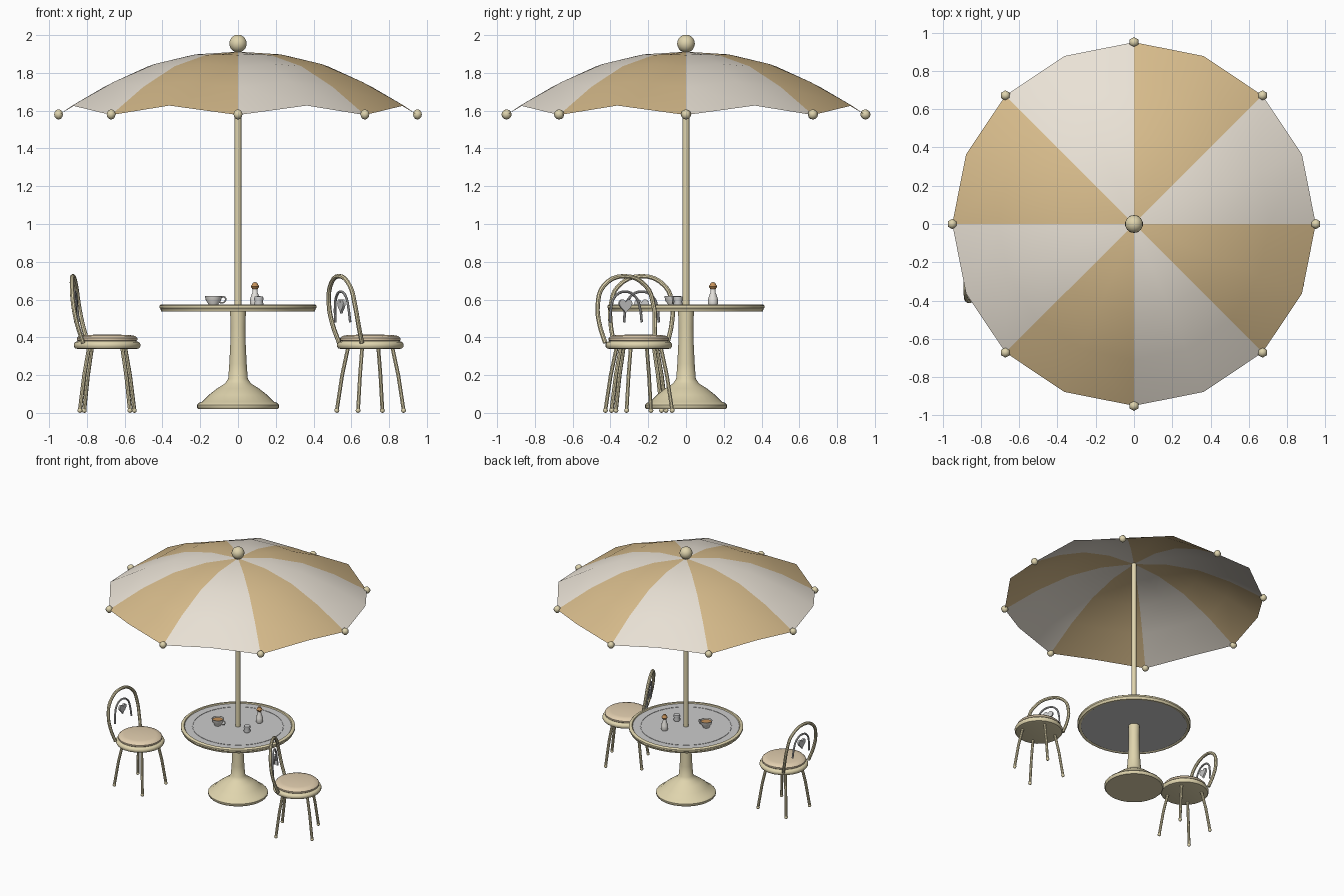
import bpy, bmesh
from math import sin, cos, pi, radians
from mathutils import Matrix, Vector

if "Cube" in bpy.data.objects:
    bpy.data.objects.remove(bpy.data.objects["Cube"])


def material(name, rgb):
    m = bpy.data.materials.new(name)
    m.diffuse_color = (*rgb, 1)
    m.use_nodes = True
    m.node_tree.nodes["Principled BSDF"].inputs["Base Color"].default_value = m.diffuse_color
    return m


BRASS = material("pale_gold", (0.74, 0.66, 0.42))
TAN = material("tan_cloth", (0.68, 0.50, 0.26))
CREAM = material("cream_cloth", (0.82, 0.76, 0.67))
PAD = material("seat_cloth", (0.76, 0.62, 0.43))
BROWN = material("brown", (0.55, 0.28, 0.10))
CHINA = material("china", (0.80, 0.78, 0.74))
PLATE = material("table_grey", (0.76, 0.74, 0.73))


def finish(obj, mat, matrix=Matrix(), angle=40):
    if mat:
        obj.data.materials.append(mat)
    obj.matrix_world = matrix
    bpy.ops.object.select_all(action='DESELECT')
    obj.select_set(True)
    bpy.context.view_layer.objects.active = obj
    if obj.type == 'CURVE':
        bpy.ops.object.convert(target='MESH')
        obj = bpy.context.object
    bpy.ops.object.shade_smooth_by_angle(angle=radians(angle))
    return obj


def mesh_object(name, bm):
    bmesh.ops.recalc_face_normals(bm, faces=bm.faces)
    me = bpy.data.meshes.new(name)
    bm.to_mesh(me)
    bm.free()
    obj = bpy.data.objects.new(name, me)
    bpy.context.collection.objects.link(obj)
    return obj


def lathe(name, profile, mat=None, segs=32, matrix=Matrix()):
    """Revolve (radius, z) points about z; a zero radius closes the end."""
    bm = bmesh.new()
    vs = [bm.verts.new((r, 0, z)) for r, z in profile]
    es = [bm.edges.new(p) for p in zip(vs, vs[1:])]
    bmesh.ops.spin(bm, geom=vs + es, axis=(0, 0, 1), cent=(0, 0, 0),
                   angle=2 * pi, steps=segs, use_duplicate=False)
    bmesh.ops.remove_doubles(bm, verts=bm.verts, dist=1e-5)
    return finish(mesh_object(name, bm), mat, matrix)


def tube(name, points, radius, mat=None, matrix=Matrix(), smooth=False):
    cu = bpy.data.curves.new(name, 'CURVE')
    cu.dimensions = '3D'
    cu.bevel_depth, cu.bevel_resolution, cu.use_fill_caps = radius, 2, True
    cu.resolution_u = 4
    if smooth:
        sp = cu.splines.new('BEZIER')
        sp.bezier_points.add(len(points) - 1)
        for b, p in zip(sp.bezier_points, points):
            b.co = p
            b.handle_left_type = b.handle_right_type = 'AUTO'
    else:
        sp = cu.splines.new('POLY')
        sp.points.add(len(points) - 1)
        for b, p in zip(sp.points, points):
            b.co = (*p, 1)
    obj = bpy.data.objects.new(name, cu)
    bpy.context.collection.objects.link(obj)
    return finish(obj, mat, matrix)


def ball(name, loc, radius, mat, segs, rings):
    bm = bmesh.new()
    bmesh.ops.create_uvsphere(bm, u_segments=segs, v_segments=rings, radius=radius)
    return finish(mesh_object(name, bm), mat, Matrix.Translation(loc), 70)


# Umbrella canopy: eight panels, each with a raised middle line
def canopy_point(r, z, i):
    a = i * pi / 8
    lift = 0.05 * (r / 0.95) ** 2 if i % 2 else 0
    return (r * cos(a), r * sin(a), z + lift)


rings = [(0.24, 1.895), (0.475, 1.835), (0.71, 1.725), (0.95, 1.577)]
bm = bmesh.new()
apex = bm.verts.new((0, 0, 1.912))
grid = [[bm.verts.new(canopy_point(r, z, i)) for i in range(16)] for r, z in rings]
for i in range(16):
    j = (i + 1) % 16
    faces = [bm.faces.new((apex, grid[0][i], grid[0][j]))]
    faces += [bm.faces.new((a[i], b[i], b[j], a[j])) for a, b in zip(grid, grid[1:])]
    for f in faces:
        f.material_index = (i // 2) % 2
canopy = mesh_object("canopy", bm)
canopy.data.materials.append(CREAM)
finish(canopy, TAN)

# Rib tip balls, finial and pole
for i in range(8):
    a = i * pi / 4
    ball("rib_tip", (0.95 * cos(a), 0.95 * sin(a), 1.58), 0.027, BRASS, 6, 6)
ball("finial", (0, 0, 1.955), 0.047, BRASS, 14, 10)
lathe("pole", [(0, 0.53), (0.018, 0.53), (0.018, 1.915), (0, 1.915)], BRASS, 12)

# Table: top, rim, inlay ring, pedestal
lathe("table_top", [(0, 0.542), (0.40, 0.542), (0.40, 0.567), (0, 0.567)], PLATE, 40)
lathe("table_rim", [(0.393, 0.538), (0.407, 0.538), (0.410, 0.550), (0.416, 0.556),
                    (0.416, 0.568), (0.408, 0.574), (0.393, 0.574), (0.388, 0.567),
                    (0.388, 0.542), (0.393, 0.538)], BRASS, 40)
lathe("inlay_ring", [(0.327, 0.566), (0.328, 0.569), (0.332, 0.569), (0.333, 0.566)], None, 40)
lathe("pedestal", [(0, 0.02), (0.21, 0.02), (0.218, 0.03), (0.218, 0.042), (0.208, 0.053),
                   (0.192, 0.058), (0.155, 0.095), (0.11, 0.13), (0.07, 0.155), (0.052, 0.18),
                   (0.046, 0.26), (0.041, 0.36), (0.039, 0.45), (0.042, 0.542), (0, 0.542)],
      BRASS, 32)

# Cup with drink and handle
cup = Matrix.Translation((-0.13, -0.07, 0.567))
lathe("cup", [(0, 0), (0.024, 0), (0.026, 0.008), (0.040, 0.028), (0.045, 0.053),
              (0.041, 0.053), (0.036, 0.03), (0.022, 0.012), (0, 0.012)], CHINA, 20, cup)
lathe("drink", [(0.0395, 0.043), (0, 0.043)], BROWN, 20, cup)
tube("cup_handle", [(0.04, 0, 0.046), (0.06, 0, 0.045), (0.064, 0, 0.03), (0.05, 0, 0.016),
                    (0.033, 0, 0.018)], 0.004, CHINA, cup, True)

# Bottle with stopper
bottle = Matrix.Translation((0.09, 0.143, 0.567))
lathe("bottle", [(0, 0), (0.022, 0), (0.027, 0.015), (0.025, 0.04), (0.014, 0.07),
                 (0.012, 0.092), (0, 0.092)], CHINA, 16, bottle)
lathe("stopper", [(0, 0.09), (0.015, 0.09), (0.023, 0.102), (0.016, 0.112), (0.011, 0.122),
                  (0, 0.126)], BROWN, 12, bottle)

# Small ribbed jar
lathe("small_jar", [(0, 0), (0.022, 0), (0.025, 0.01), (0.021, 0.022), (0.025, 0.035),
                    (0.023, 0.048), (0, 0.052)], None, 16,
      Matrix.Translation((0.11, -0.042, 0.567)))


def chair(x, y, turn):
    m = Matrix.Translation((x, y, 0)) @ Matrix.Rotation(radians(turn), 4, 'Z')
    # Seat ring and cushion
    lathe("seat_ring", [(0, 0.342), (0.155, 0.338), (0.170, 0.342), (0.177, 0.352),
                        (0.177, 0.364), (0.170, 0.375), (0.155, 0.380), (0, 0.380)], BRASS, 24, m)
    lathe("seat_cushion", [(0, 0.376), (0.150, 0.376), (0.160, 0.384), (0.161, 0.396),
                           (0.150, 0.407), (0.115, 0.413), (0, 0.415)], PAD, 24, m)
    # Splayed legs with ball feet
    for k in range(4):
        a = pi / 4 + k * pi / 2
        d = Vector((cos(a), sin(a), 0))
        up = Vector((0, 0, 1))
        tube("leg", [d * 0.125 + up * 0.345, d * 0.158 + up * 0.2, d * 0.188 + up * 0.015],
             0.0105, BRASS, m)
        ball("foot", m @ (d * 0.188 + up * 0.013), 0.013, BRASS, 8, 6)
    # Outer back hoop, half of it mirrored
    half = [(-0.115, 0.142, 0.37), (-0.145, 0.162, 0.47), (-0.165, 0.163, 0.57),
            (-0.176, 0.125, 0.67)]
    mirrored = [(px, -py, pz) for px, py, pz in reversed(half)]
    tube("back_hoop", half + [(-0.182, 0, 0.724)] + mirrored, 0.012, BRASS, m, True)
    # Inner hoop with heart
    half = [(-0.160, 0.092, 0.48), (-0.166, 0.085, 0.55), (-0.170, 0.060, 0.615)]
    mirrored = [(px, -py, pz) for px, py, pz in reversed(half)]
    tube("inner_hoop", half + [(-0.172, 0, 0.642)] + mirrored, 0.007, None, m, True)
    bm = bmesh.new()
    ring = []
    for k in range(24):
        t = 2 * pi * k / 24
        hy = 16 * sin(t) ** 3
        hz = 13 * cos(t) - 5 * cos(2 * t) - 2 * cos(3 * t) - cos(4 * t)
        ring.append(bm.verts.new((-0.175, hy * 0.0024, 0.570 + hz * 0.0026)))
    face = bm.faces.new(ring)
    ext = bmesh.ops.extrude_face_region(bm, geom=[face])
    bmesh.ops.translate(bm, vec=(0.014, 0, 0),
                        verts=[v for v in ext["geom"] if isinstance(v, bmesh.types.BMVert)])
    finish(mesh_object("heart", bm), None, m)


# Two chairs
chair(-0.693, -0.25, -5)
chair(0.70, -0.25, 25)
